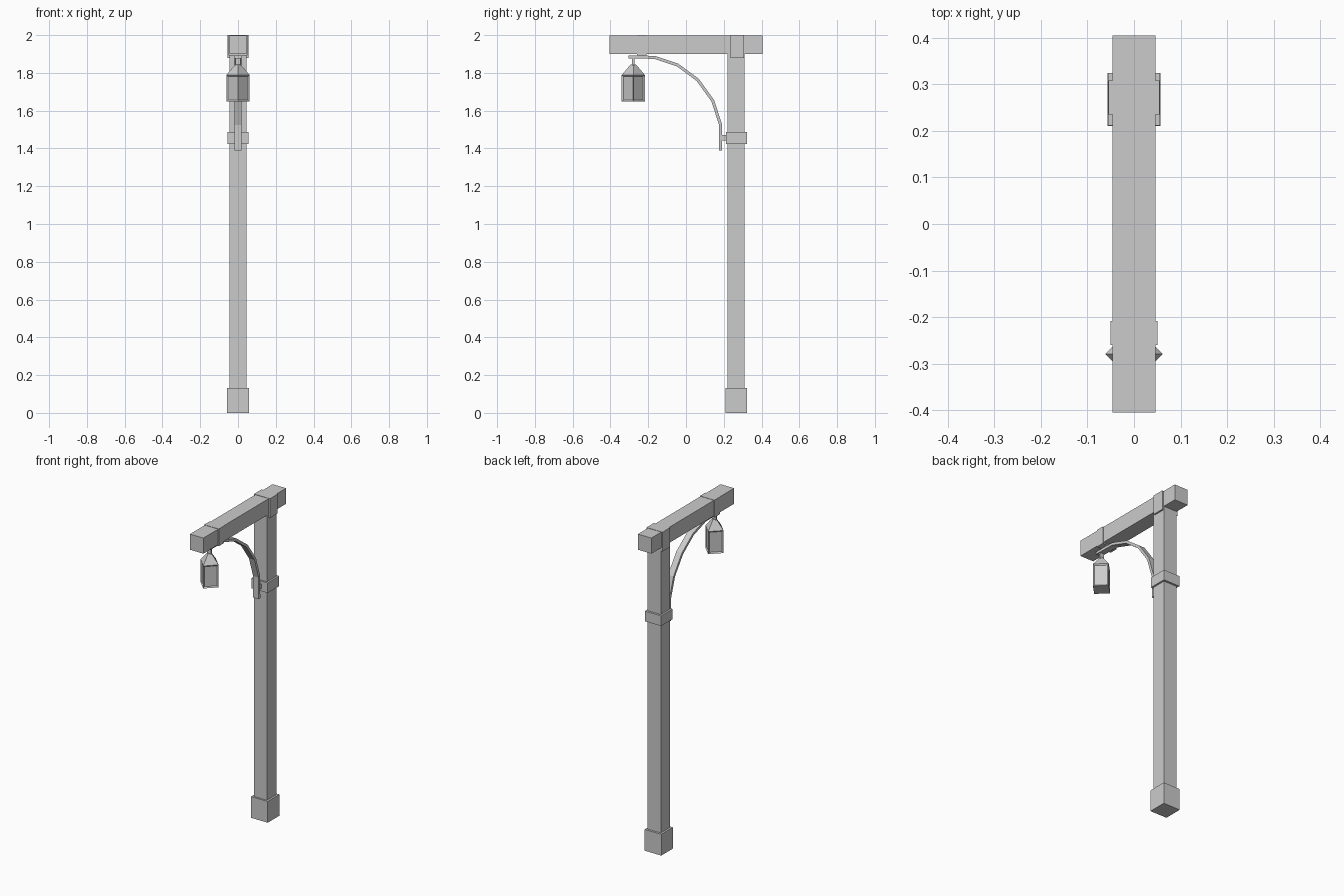
import bpy, bmesh
from mathutils import Vector
from math import pi, cos, sin

if "Cube" in bpy.data.objects:
    bpy.data.objects.remove(bpy.data.objects["Cube"])


def make(name, bm):
    bmesh.ops.recalc_face_normals(bm, faces=bm.faces)
    me = bpy.data.meshes.new(name)
    bm.to_mesh(me)
    bm.free()
    ob = bpy.data.objects.new(name, me)
    bpy.context.collection.objects.link(ob)
    return ob


def box(name, hx, y0, y1, z0, z1):
    bm = bmesh.new()
    bmesh.ops.create_cube(bm, size=1)
    for v in bm.verts:
        v.co = (v.co.x * 2 * hx, (y0 + y1) / 2 + v.co.y * (y1 - y0),
                (z0 + z1) / 2 + v.co.z * (z1 - z0))
    return make(name, bm)


def stack(name, y, rings, inset_sides=False):
    """Square lofted body turned 45 degrees; rings are (radius, z)."""
    bm = bmesh.new()
    loops = [[bm.verts.new((r * cos(i * pi / 2), y + r * sin(i * pi / 2), z))
              for i in range(4)] for r, z in rings]
    sides = []
    for a, b in zip(loops, loops[1:]):
        for i in range(4):
            j = (i + 1) % 4
            sides.append(bm.faces.new((a[i], a[j], b[j], b[i])))
    bm.faces.new(loops[0][::-1])
    bm.faces.new(loops[-1])
    if inset_sides:
        bm.normal_update()
        bmesh.ops.inset_individual(bm, faces=sides, thickness=0.011, depth=-0.006)
    return make(name, bm)


# Timber post and beam
box("post", 0.045, 0.22, 0.311, 0, 1.91)
box("beam", 0.046, -0.405, 0.405, 1.901, 1.998)

# Foot block and metal bands
box("foot_block", 0.057, 0.21, 0.324, 0, 0.132)
box("post_band", 0.056, 0.211, 0.324, 1.424, 1.487)
box("beam_band_back", 0.055, 0.235, 0.308, 1.88, 2.0)
box("beam_band_front", 0.05, -0.26, -0.208, 1.893, 2.0)

# Curved brace, a flat strip swept along a faceted arc
path = [Vector(p) for p in ((-0.305, 1.885), (-0.165, 1.882), (-0.045, 1.842),
                            (0.062, 1.763), (0.142, 1.652), (0.183, 1.525),
                            (0.183, 1.39))]
bm = bmesh.new()
rings = []
for i, p in enumerate(path):
    a = (p - path[max(i - 1, 0)]).normalized()
    b = (path[min(i + 1, len(path) - 1)] - p).normalized()
    t = (a + b).normalized()
    n = Vector((-t.y, t.x)) * 0.008
    rings.append([bm.verts.new((x, p.x + s * n.x, p.y + s * n.y))
                  for x, s in ((-0.019, -1), (0.019, -1), (0.019, 1), (-0.019, 1))])
for a, b in zip(rings, rings[1:]):
    for i in range(4):
        j = (i + 1) % 4
        bm.faces.new((a[i], a[j], b[j], b[i]))
bm.faces.new(rings[0])
bm.faces.new(rings[-1])
make("curved_brace", bm)
box("brace_bolt", 0.013, 0.18, 0.225, 1.442, 1.47)

# Lantern with recessed panes, pyramid roof and hanger
LY = -0.279
stack("lantern_body", LY, [(0.062, 1.648), (0.062, 1.788)], True)
stack("lantern_roof", LY, [(0.062, 1.788), (0.014, 1.845)])
box("lantern_hanger", 0.014, LY - 0.006, LY + 0.006, 1.84, 1.884)
